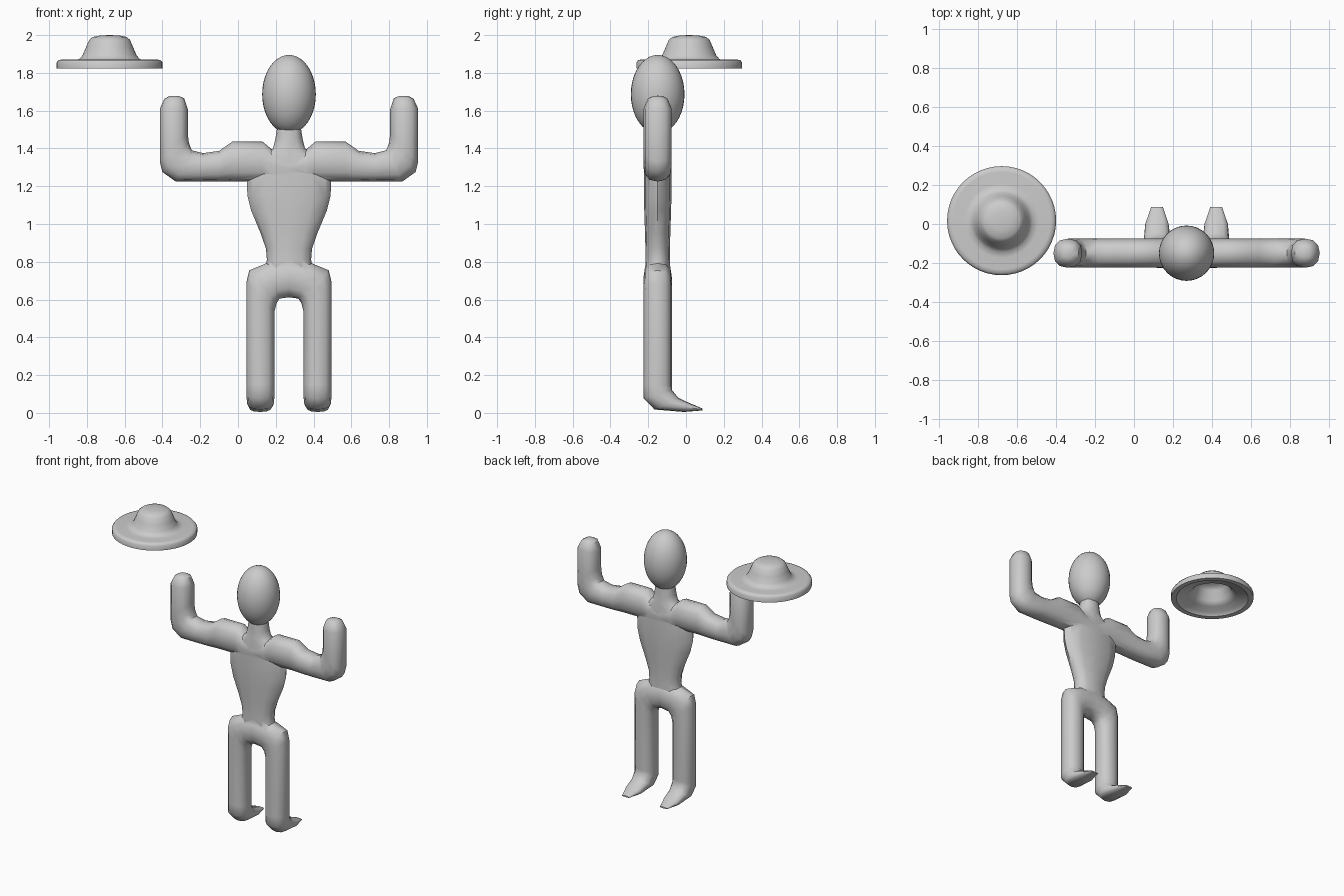
import bpy, bmesh, math
from mathutils import Vector

if "Cube" in bpy.data.objects:
    bpy.data.objects.remove(bpy.data.objects["Cube"])

CX, CY = 0.27, -0.15          # body axis
SIDES = 12


def finish(name, bm, loc, angle=45):
    bmesh.ops.remove_doubles(bm, verts=bm.verts, dist=1e-5)
    bmesh.ops.recalc_face_normals(bm, faces=bm.faces)
    me = bpy.data.meshes.new(name)
    bm.to_mesh(me)
    bm.free()
    ob = bpy.data.objects.new(name, me)
    bpy.context.collection.objects.link(ob)
    ob.location = loc
    smooth(ob, angle)
    return ob


def smooth(ob, angle):
    bpy.ops.object.select_all(action='DESELECT')
    ob.select_set(True)
    bpy.context.view_layer.objects.active = ob
    bpy.ops.object.shade_smooth_by_angle(angle=math.radians(angle))


def spow(c, p):
    return math.copysign(abs(c) ** p, c)


def loft(name, sections):
    """Skin sections (a, b, y, v): silhouette points in xz, y offset, depth vector in yz."""
    bm = bmesh.new()
    rings = []
    for a, b, y, v in sections:
        a, b = Vector((a[0], y, a[1])), Vector((b[0], y, b[1]))
        mid, u, w = (a + b) / 2, (b - a) / 2, Vector((0, v[0], v[1]))
        ring = []
        for i in range(SIDES):
            t = 2 * math.pi * i / SIDES
            ring.append(bm.verts.new(mid + u * spow(math.cos(t), 0.85) + w * spow(math.sin(t), 0.85)))
        rings.append(ring)
    for r, s in zip(rings, rings[1:]):
        for i in range(SIDES):
            j = (i + 1) % SIDES
            bm.faces.new((r[i], r[j], s[j], s[i]))
    bm.faces.new(rings[0])
    bm.faces.new(rings[-1])
    return finish(name, bm, (CX, CY, 0))


def both_sides(half):
    """Mirror a run of sections that starts on the body axis."""
    flip = [((-a[0], a[1]), (-b[0], b[1]), y, v) for a, b, y, v in reversed(half[1:])]
    # foot sections run inner to outer, so plain x negation keeps the order
    return flip + half


# Torso and neck
torso = [(0.68, .11, .06), (0.77, .125, .066), (0.81, .117, .065), (0.87, .122, .065),
         (0.95, .15, .067), (1.07, .20, .071), (1.15, .22, .073), (1.26, .225, .073),
         (1.34, .19, .072), (1.40, .085, .066), (1.45, .072, .062), (1.53, .06, .058)]
body = loft("body", [((-w, z), (w, z), 0, (d, 0)) for z, w, d in torso])

# Shoulders, bent arms and fists
R = (.0745, 0)
arm = [((0, 1.222), (0, 1.37), 0, R), ((.085, 1.224), (.085, 1.39), 0, R),
       ((.14, 1.225), (.14, 1.436), 0, R), ((.30, 1.225), (.30, 1.436), 0, R),
       ((.375, 1.225), (.37, 1.387), 0, R), ((.46, 1.225), (.455, 1.375), 0, R),
       ((.60, 1.225), (.515, 1.39), 0, R), ((.67, 1.275), (.53, 1.43), 0, R),
       ((.684, 1.33), (.536, 1.48), 0, R), ((.684, 1.61), (.536, 1.61), 0, R),
       ((.66, 1.662), (.555, 1.665), 0, (.052, 0)), ((.635, 1.677), (.585, 1.679), 0, (.025, 0))]
arms = loft("arms", both_sides(arm))

# Hips, legs and pointed feet
L = (.0755, 0)
leg = [((0, .612), (0, .82), 0, L), ((.05, .605), (.12, .792), 0, L),
       ((.066, .58), (.21, .755), 0, L), ((.076, .54), (.226, .69), 0, L),
       ((.076, .15), (.226, .15), 0, L),
       ((.076, .10), (.226, .10), 0, (.075, .022)),
       ((.08, .05), (.222, .05), .045, (.062, .032)),
       ((.092, .03), (.212, .03), .15, (.012, .025)),
       ((.122, .018), (.182, .018), .238, (0, .005))]
legs = loft("legs", both_sides(leg))

# Fuse the limbs into the torso
for part in (arms, legs):
    m = body.modifiers.new("join", 'BOOLEAN')
    m.operation, m.solver, m.object = 'UNION', 'EXACT', part
    bpy.context.view_layer.objects.active = body
    bpy.ops.object.modifier_apply(modifier=m.name)
    bpy.data.objects.remove(part)
smooth(body, 45)

# Egg-shaped head
bm = bmesh.new()
bmesh.ops.create_uvsphere(bm, u_segments=32, v_segments=20, radius=1)
for v in bm.verts:
    v.co = (v.co.x * .142, v.co.y * .142, v.co.z * .208)
finish("head", bm, (CX, CY, 1.687))

# Hollow hat, turned from a profile
profile = [(0, 2.0), (.05, 1.998), (.09, 1.99), (.108, 1.975), (.125, 1.935), (.143, 1.893),
           (.16, 1.873), (.19, 1.867), (.25, 1.871), (.27, 1.868), (.28, 1.855), (.28, 1.822),
           (.245, 1.822), (.225, 1.845), (.16, 1.85), (.13, 1.88), (.105, 1.945), (.08, 1.968), (0, 1.974)]
bm = bmesh.new()
pts = [bm.verts.new((r, 0, z)) for r, z in profile]
edges = [bm.edges.new(p) for p in zip(pts, pts[1:])]
bmesh.ops.spin(bm, geom=pts + edges, cent=(0, 0, 0), axis=(0, 0, 1),
               angle=2 * math.pi, steps=48, use_duplicate=False)
finish("hat", bm, (-0.68, 0.017, 0))
